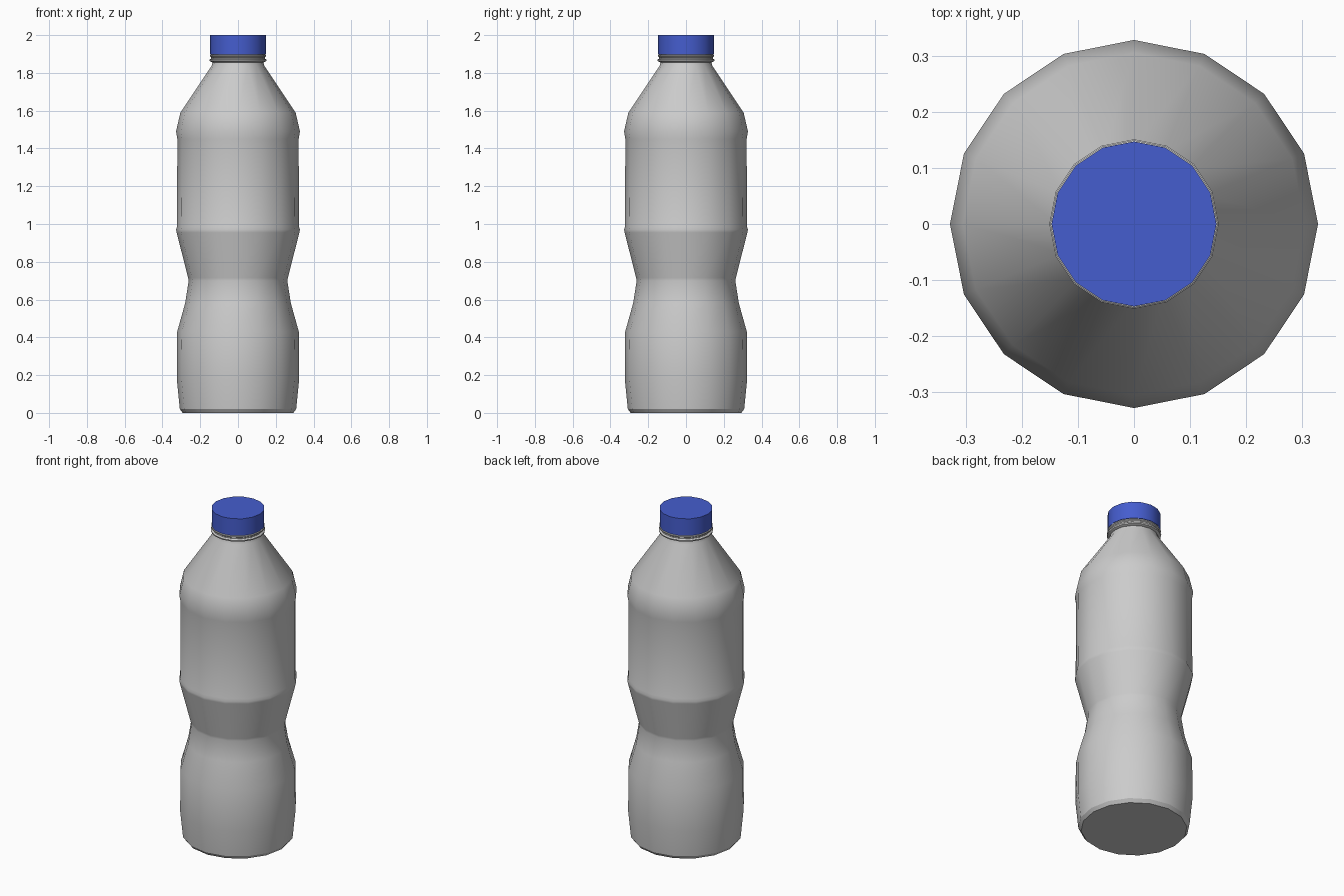
import bpy, bmesh
from math import cos, sin, pi, radians

if "Cube" in bpy.data.objects:
    bpy.data.objects.remove(bpy.data.objects["Cube"])

SIDES = 16


def lathe(name, profile, smooth_angle=30):
    """Revolve (radius, height) points around z, capping both ends."""
    bm = bmesh.new()
    rings = [[bm.verts.new((r * cos(2 * pi * i / SIDES), r * sin(2 * pi * i / SIDES), z))
              for i in range(SIDES)] for r, z in profile]
    for low, high in zip(rings, rings[1:]):
        for i in range(SIDES):
            j = (i + 1) % SIDES
            bm.faces.new((low[i], low[j], high[j], high[i]))
    bm.faces.new(rings[0][::-1])
    bm.faces.new(rings[-1])
    mesh = bpy.data.meshes.new(name)
    bm.to_mesh(mesh)
    bm.free()
    obj = bpy.data.objects.new(name, mesh)
    bpy.context.collection.objects.link(obj)
    bpy.ops.object.select_all(action='DESELECT')
    obj.select_set(True)
    bpy.context.view_layer.objects.active = obj
    bpy.ops.object.shade_smooth_by_angle(angle=radians(smooth_angle))
    return obj


# Bottle body: base, pinched grip, label band, shoulder
lathe("bottle_body", [
    (0.293, 0.0), (0.308, 0.02), (0.324, 0.18), (0.322, 0.43),
    (0.28, 0.58), (0.261, 0.70), (0.264, 0.715), (0.325, 0.955),
    (0.328, 0.97), (0.323, 0.985), (0.321, 1.45),
    (0.328, 1.49), (0.305, 1.59), (0.138, 1.84), (0.134, 1.86)])

# Neck with its support ring
lathe("neck_ring", [
    (0.134, 1.855), (0.149, 1.862), (0.151, 1.87), (0.142, 1.876),
    (0.142, 1.882), (0.149, 1.887), (0.149, 1.893), (0.14, 1.897)])

# Screw cap
cap = lathe("screw_cap", [(0.147, 1.897), (0.147, 2.0)])
blue = bpy.data.materials.new("cap_blue")
blue.diffuse_color = (0.06, 0.11, 0.62, 1)
blue.use_nodes = True
blue.node_tree.nodes["Principled BSDF"].inputs["Base Color"].default_value = blue.diffuse_color
cap.data.materials.append(blue)
